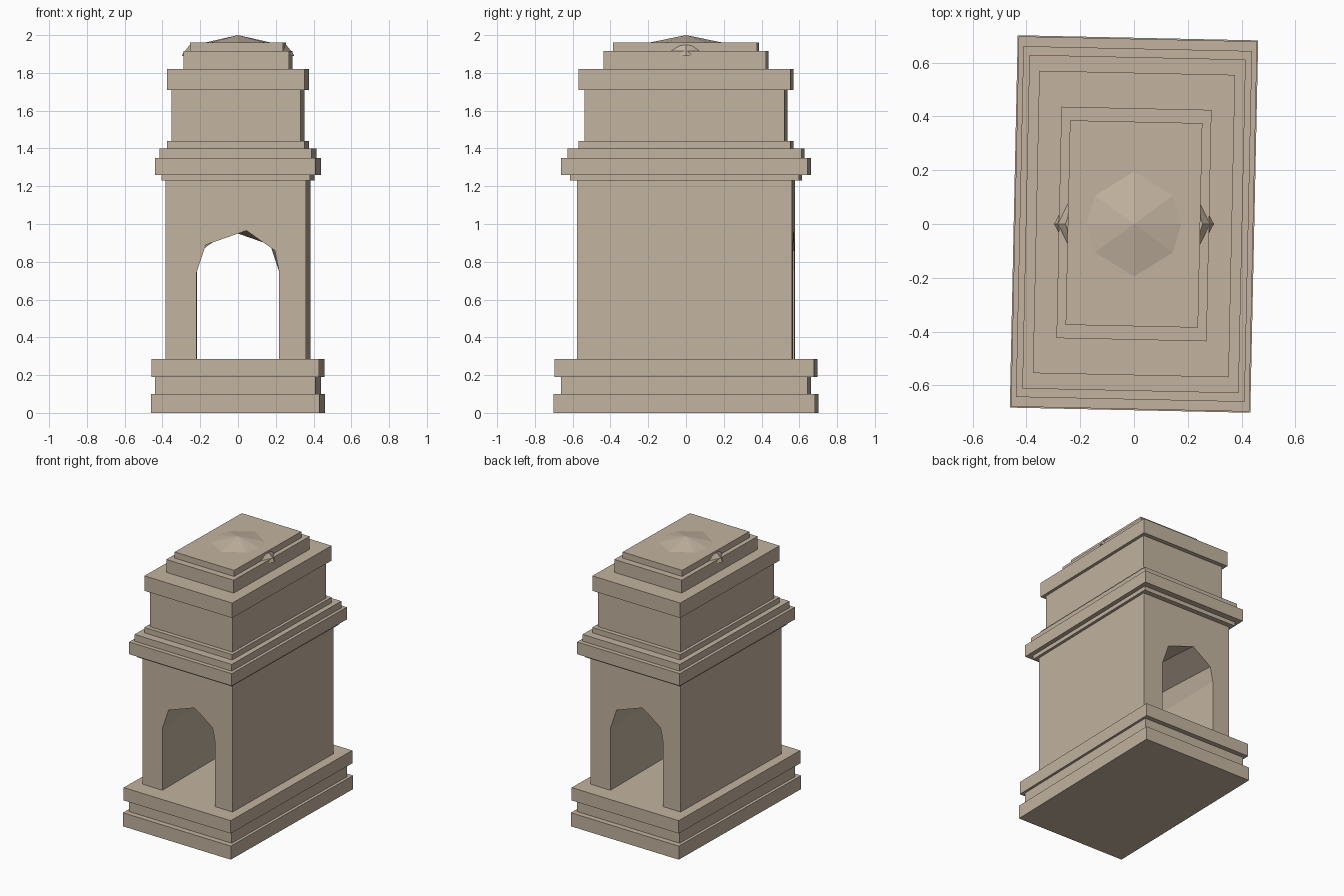
import bpy, bmesh, math
from mathutils import Matrix

if "Cube" in bpy.data.objects:
    bpy.data.objects.remove(bpy.data.objects["Cube"])

TURN = Matrix.Rotation(math.radians(-1.22), 4, 'Z')  # whole building is slightly turned


def finish(name, bm, turn=True):
    if turn:
        bm.transform(TURN)
    bmesh.ops.recalc_face_normals(bm, faces=bm.faces)
    me = bpy.data.meshes.new(name)
    bm.to_mesh(me)
    bm.free()
    ob = bpy.data.objects.new(name, me)
    bpy.context.collection.objects.link(ob)
    mat = bpy.data.materials.get("stone") or bpy.data.materials.new("stone")
    mat.diffuse_color = (0.54, 0.45, 0.35, 1)
    mat.use_nodes = True
    mat.node_tree.nodes["Principled BSDF"].inputs["Base Color"].default_value = mat.diffuse_color
    me.materials.append(mat)
    return ob


def slab(name, hx, hy, z0, z1):
    bm = bmesh.new()
    bmesh.ops.create_cube(bm, size=1)
    for v in bm.verts:
        v.co = (v.co.x * 2 * hx, v.co.y * 2 * hy, z0 if v.co.z < 0 else z1)
    finish(name, bm)


# Stepped plinth, cornice, attic and roof tiers
for name, hx, hy, z0, z1 in [
    ("plinth_foot", .447, .692, 0, .10),
    ("plinth_neck", .425, .652, .10, .19),
    ("plinth_cap", .443, .688, .19, .285),
    ("cornice_lower", .393, .607, 1.23, 1.26),
    ("cornice_main", .425, .652, 1.26, 1.35),
    ("cornice_upper", .402, .620, 1.35, 1.40),
    ("attic_foot", .364, .562, 1.40, 1.44),
    ("attic", .342, .530, 1.44, 1.71),
    ("attic_cap", .364, .562, 1.71, 1.82),
    ("roof_tier_lower", .279, .430, 1.82, 1.915),
    ("roof_tier_upper", .246, .380, 1.915, 1.96),
]:
    slab(name, hx, hy, z0, z1)

# Body with an uneven arched passage; the back arch is the front one turned half way round
HX, HY, Z0, Z1 = .3725, .57, .285, 1.23
arch = [(-.22, Z0), (-.22, .74), (-.17, .89), (.045, .965),
        (.195, .86), (.217, .75), (.217, Z0)]
left, right = [(-HX, Z0)], [(HX, Z0), (HX, Z1), (-HX, Z1)]
front = left + [(x + .012, z) for x, z in arch] + right
back = left + [(-x - .012, z) for x, z in reversed(arch)] + right
bm = bmesh.new()
f = [bm.verts.new((x, -HY, z)) for x, z in front]
b = [bm.verts.new((x, HY, z)) for x, z in back]
bm.faces.new(f)
bm.faces.new(b[::-1])
n = len(f)
for i in range(n):
    j = (i + 1) % n
    bm.faces.new((f[i], b[i], b[j], f[j]))
finish("arched_body", bm)

# Low faceted dome breaking through the roof
bm = bmesh.new()
rim = [(0, .2), (.148, .108), (.18, 0), (.148, -.108),
       (0, -.2), (-.148, -.108), (-.18, 0), (-.148, .108)]
ring = [bm.verts.new((x, y, 1.959)) for x, y in rim]
tip = bm.verts.new((0, 0, 2))
for i in range(8):
    bm.faces.new((ring[i], ring[(i + 1) % 8], tip))
bm.faces.new(ring)
finish("dome_cap", bm, False)

# Small dome facets poking out of both long sides of the roof tiers
wedges = {
    "upper": [(.235, .10, 1.914), (.235, -.10, 1.914), (.283, 0, 1.914),
              (.235, .06, 1.942), (.235, -.06, 1.942), (.255, 0, 1.948)],
    "lower": [(.268, .055, 1.89), (.268, -.055, 1.89), (.297, 0, 1.89),
              (.268, .045, 1.905), (.268, -.045, 1.905), (.285, 0, 1.914)],
}
for side, s in (("right", 1), ("left", -1)):
    for level, pts in wedges.items():
        bm = bmesh.new()
        for x, y, z in pts:
            bm.verts.new((s * x, y, z))
        bmesh.ops.convex_hull(bm, input=bm.verts)
        finish(f"dome_facet_{level}_{side}", bm, False)
